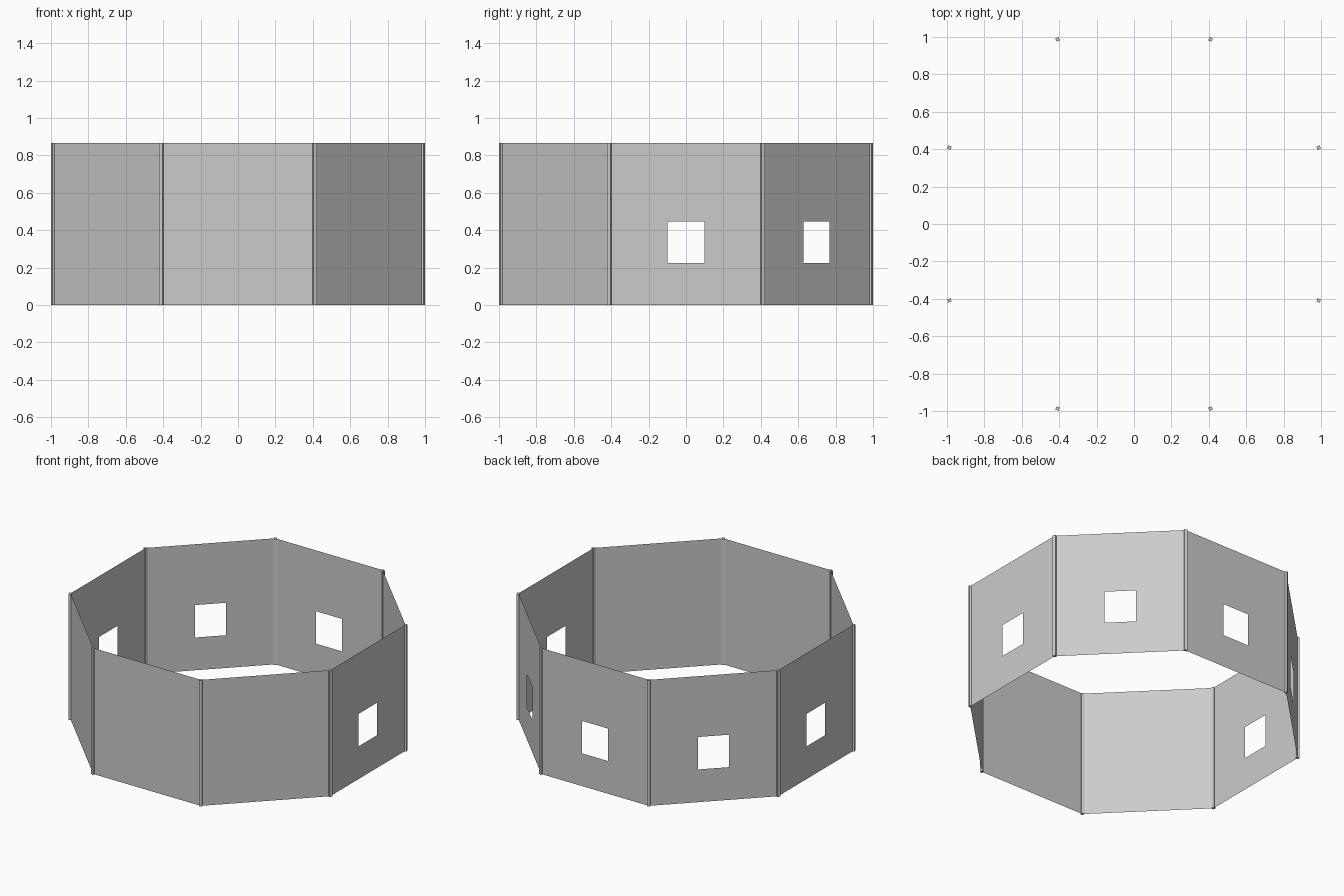
import bpy, bmesh, math
from mathutils import Matrix

if "Cube" in bpy.data.objects:
    bpy.data.objects.remove(bpy.data.objects["Cube"])

H = 0.866             # wall height
R = 1.0685            # radius of the corner posts
POST = 0.019          # post side length
A = R * math.cos(math.pi / 8)    # distance of wall panels from centre
HALF = R * math.sin(math.pi / 8)  # half width of a panel
WIN_X, WIN_Z0, WIN_Z1 = 0.099, 0.225, 0.448


def add_object(name, bm, angle):
    bm.transform(Matrix.Rotation(angle, 4, 'Z'))
    mesh = bpy.data.meshes.new(name)
    bm.to_mesh(mesh)
    bm.free()
    obj = bpy.data.objects.new(name, mesh)
    bpy.context.collection.objects.link(obj)


def wall_panel(name, angle, window):
    # thin sheet facing +x, optionally framed around a window opening
    bm = bmesh.new()

    def ring(y0, y1, z0, z1):
        return [bm.verts.new((A, y, z)) for y, z in
                ((y0, z0), (y1, z0), (y1, z1), (y0, z1))]

    outer = ring(-HALF, HALF, 0, H)
    if window:
        inner = ring(-WIN_X, WIN_X, WIN_Z0, WIN_Z1)
        for i in range(4):
            j = (i + 1) % 4
            bm.faces.new((outer[i], outer[j], inner[j], inner[i]))
    else:
        bm.faces.new(outer)
    add_object(name, bm, angle)


def corner_post(name, angle):
    bm = bmesh.new()
    bmesh.ops.create_cube(bm, size=1, matrix=Matrix.Translation((R, 0, H / 2))
                          @ Matrix.Diagonal((POST, POST, H, 1)))
    add_object(name, bm, angle)


# eight panels: the right, back and left sides have windows, the front three are plain
for i in range(8):
    step = math.pi / 4
    windowed = i <= 4
    wall_panel(("window_wall_" if windowed else "plain_wall_") + str(i + 1), i * step, windowed)
    corner_post("corner_post_" + str(i + 1), (i + 0.5) * step)
